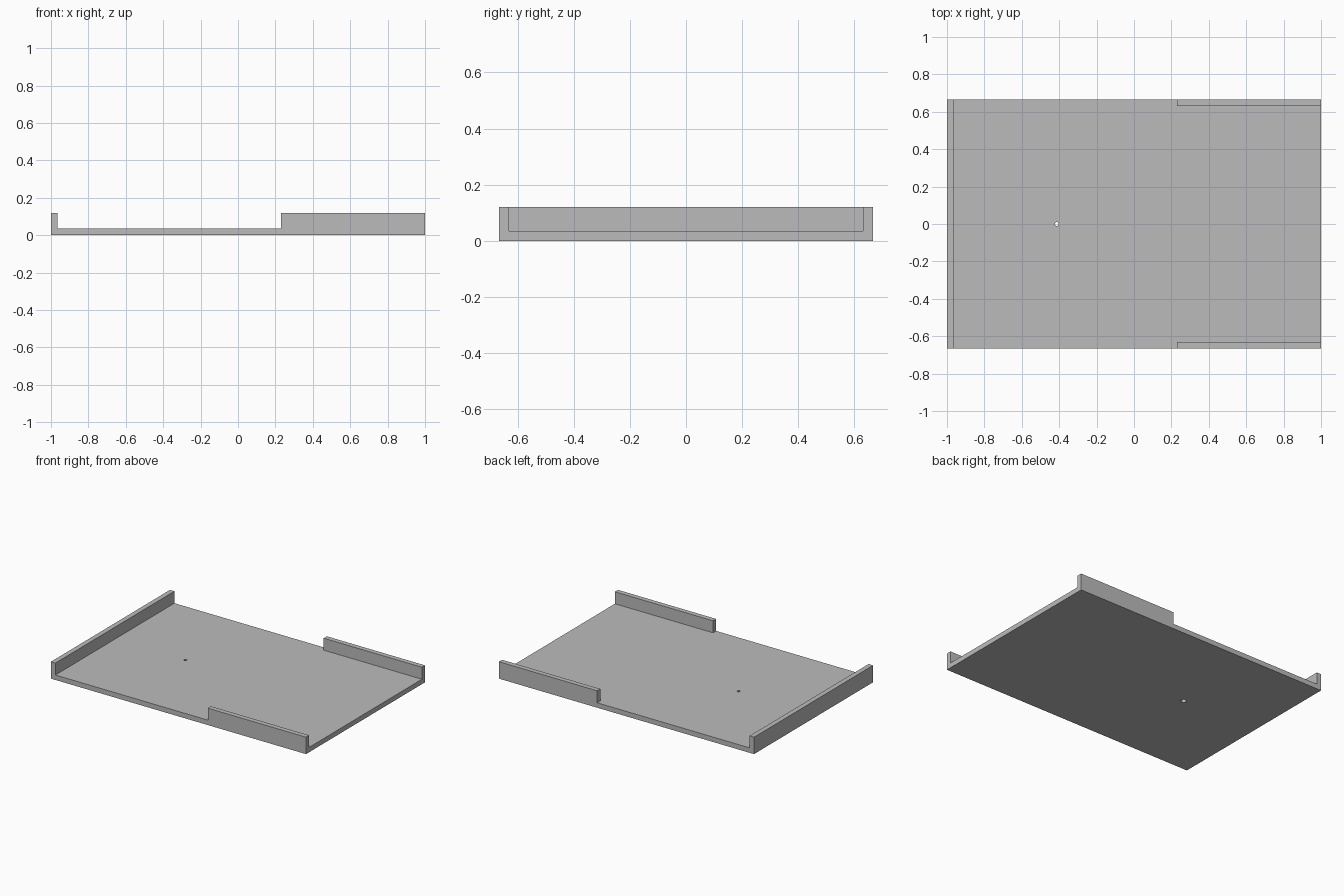
import bpy

cube = bpy.data.objects.get("Cube")
if cube:
    bpy.data.objects.remove(cube, do_unlink=True)

LENGTH, WIDTH, HEIGHT = 2.0, 1.333, 0.12
WALL = 0.035          # thickness of floor and walls
SIDE_START = 0.23     # where the side walls begin
HOLE_X = -0.413

grey = bpy.data.materials.new("plain grey")
grey.use_nodes = True
colour = (0.5, 0.5, 0.5, 1)
grey.diffuse_color = colour
grey.node_tree.nodes["Principled BSDF"].inputs["Base Color"].default_value = colour


def box(name, low, high):
    centre = [(a + b) / 2 for a, b in zip(low, high)]
    bpy.ops.mesh.primitive_cube_add(size=1, location=centre)
    obj = bpy.context.object
    obj.name = name
    obj.scale = [b - a for a, b in zip(low, high)]
    bpy.ops.object.transform_apply(location=True, rotation=False, scale=True)
    return obj


def carve(target, cutter):
    cutter.hide_render = True
    mod = target.modifiers.new("carve", "BOOLEAN")
    mod.operation = "DIFFERENCE"
    mod.solver = "EXACT"
    mod.object = cutter
    bpy.context.view_layer.objects.active = target
    bpy.ops.object.modifier_apply(modifier=mod.name)
    bpy.data.objects.remove(cutter, do_unlink=True)


# Solid block that becomes the tray
x, y = LENGTH / 2, WIDTH / 2
tray = box("tray", (-x, -y, 0), (x, y, HEIGHT))
tray.data.materials.append(grey)

# Hollow between the side walls, open at the +x end
carve(tray, box("hollow_cutter", (WALL - x, WALL - y, WALL), (x + 1, y - WALL, 1)))

# Gap in both side walls next to the end wall
carve(tray, box("gap_cutter", (WALL - x, -y - 1, WALL), (SIDE_START, y + 1, 1)))

# Tapered hole through the floor, wider underneath
bpy.ops.mesh.primitive_cone_add(vertices=24, radius1=0.018, radius2=0.01,
                                depth=WALL + 0.002, location=(HOLE_X, 0, WALL / 2))
carve(tray, bpy.context.object)
